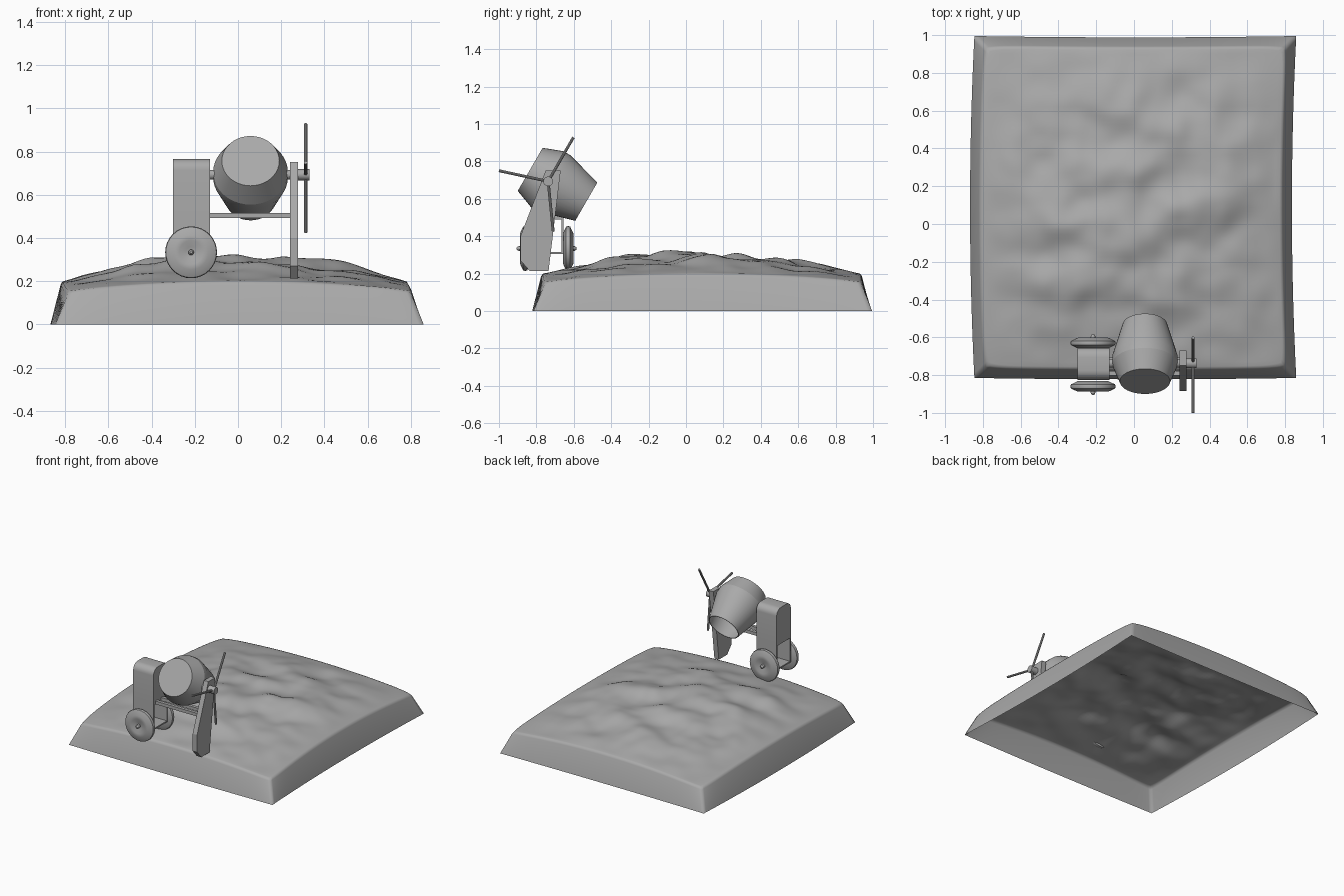
import bpy, bmesh, math
from mathutils import Vector, noise

if "Cube" in bpy.data.objects:
    bpy.data.objects.remove(bpy.data.objects["Cube"])

grey = bpy.data.materials.new("concrete grey")
grey.diffuse_color = (0.4, 0.4, 0.4, 1)
grey.use_nodes = True
grey.node_tree.nodes["Principled BSDF"].inputs["Base Color"].default_value = grey.diffuse_color


def finish(name, bm, smooth=None, recalc=True):
    if recalc:
        bmesh.ops.recalc_face_normals(bm, faces=bm.faces)
    me = bpy.data.meshes.new(name)
    bm.to_mesh(me)
    bm.free()
    me.materials.append(grey)
    ob = bpy.data.objects.new(name, me)
    bpy.context.collection.objects.link(ob)
    if smooth:
        bpy.ops.object.select_all(action='DESELECT')
        ob.select_set(True)
        bpy.context.view_layer.objects.active = ob
        bpy.ops.object.shade_smooth_by_angle(angle=math.radians(smooth))
    return ob


def box(name, x0, x1, y0, y1, z0, z1):
    bm = bmesh.new()
    bmesh.ops.create_cube(bm, size=1)
    for v in bm.verts:
        v.co = ((x0 + x1) / 2 + v.co.x * (x1 - x0),
                (y0 + y1) / 2 + v.co.y * (y1 - y0),
                (z0 + z1) / 2 + v.co.z * (z1 - z0))
    return finish(name, bm)


def plate(name, yz, x0, x1, smooth=None):
    """Side profile in y/z, extruded along x."""
    bm = bmesh.new()
    f = bm.faces.new([bm.verts.new((x0, y, z)) for y, z in yz])
    r = bmesh.ops.extrude_face_region(bm, geom=[f])
    for v in r["geom"]:
        if isinstance(v, bmesh.types.BMVert):
            v.co.x = x1
    return finish(name, bm, smooth)


def lathe(name, profile, origin, axis, n=32, smooth=30):
    """Turn (distance along axis, radius) points around an axis."""
    bm = bmesh.new()
    rot = Vector((0, 0, 1)).rotation_difference(Vector(axis)).to_matrix()
    rings = []
    for t, r in profile:
        if r == 0:
            rings.append([bm.verts.new(Vector(origin) + rot @ Vector((0, 0, t)))] * n)
            continue
        rings.append([bm.verts.new(Vector(origin) + rot @ Vector(
            (r * math.cos(2 * math.pi * i / n), r * math.sin(2 * math.pi * i / n), t)))
            for i in range(n)])
    for a, b in zip(rings, rings[1:]):
        for i in range(n):
            j = (i + 1) % n
            bm.faces.new(list(dict.fromkeys((a[i], a[j], b[j], b[i]))))
    return finish(name, bm, smooth)


def rod(name, a, b, r, n=16):
    a, b = Vector(a), Vector(b)
    d = b - a
    return lathe(name, [(0, 0), (0, r), (d.length, r), (d.length, 0)], a, d.normalized(), n)


# Ground slab: bumpy domed top with sloping skirt, open underneath
N = 72


def slab_point(u, v, inset):
    inset *= 1 + 0.25 * abs(u * v) ** 12
    return ((0.852 - inset) * u + 0.007 - 0.023 * (1 - v * v),
            0.09 + (0.905 - inset) * v - 0.007 * (1 - u * u))


def slab_height(u, v):
    dome = (1 - u * u) * (1 - v * v)
    fade = (1 - u ** 4) * (1 - v ** 4)
    x, y = slab_point(u, v, 0.05)
    bump = noise.noise(Vector((x * 4.2, y * 4.8, 2.3))) + 0.3 * noise.noise(Vector((x * 8, y * 8, 7.1)))
    # central mounds rising above the rest
    mounds = sum(h * math.exp(-((x - a) ** 2 + (y - b) ** 2) / 0.012) for a, b, h in
                 ((0.03, -0.08, 0.022), (0.25, 0.06, 0.02), (-0.45, 0.0, 0.015), (0.5, 0.2, 0.015)))
    return 0.16 + 0.042 * (2 - u * u - v * v) + 0.05 * dome + fade * (0.045 * bump + mounds)


bm = bmesh.new()
grid = [[bm.verts.new((*slab_point(u, v, 0.066), slab_height(u, v)))
         for u in (2 * i / N - 1 for i in range(N + 1))]
        for v in (2 * j / N - 1 for j in range(N + 1))]
for j in range(N):
    for i in range(N):
        bm.faces.new((grid[j][i], grid[j][i + 1], grid[j + 1][i + 1], grid[j + 1][i]))
border = ([(i, 0) for i in range(N)] + [(N, j) for j in range(N)] +
          [(i, N) for i in range(N, 0, -1)] + [(0, j) for j in range(N, 0, -1)])
ring = [grid[j][i] for i, j in border]
for inset, drop in ((0.055, 0.004), (0.047, 0.018), (0.0, 1.0)):
    new = []
    for i, j in border:
        u, v = 2 * i / N - 1, 2 * j / N - 1
        new.append(bm.verts.new((*slab_point(u, v, inset), max(0, slab_height(u, v) - drop))))
    for k in range(len(ring)):
        m = (k + 1) % len(ring)
        bm.faces.new((ring[m], ring[k], new[k], new[m]))
    ring = new
finish("ground_slab", bm, 100, recalc=False)

# Motor housing with rounded top
r, y0, y1, top = 0.05, -0.825, -0.655, 0.765
arc = [math.radians(a) for a in range(0, 91, 15)]
profile = [(y0, 0.49), (y1, 0.49)]
profile += [(y1 - r + r * math.cos(a), top - r + r * math.sin(a)) for a in arc]
profile += [(y0 + r - r * math.sin(a), top - r + r * math.cos(a)) for a in arc]
plate("motor_housing", profile, -0.30, -0.13, 30)

# Open frame between the wheels
box("frame_front_plate", -0.30, -0.13, -0.825, -0.815, 0.305, 0.49)
box("frame_back_plate", -0.30, -0.13, -0.665, -0.655, 0.305, 0.49)
box("frame_bottom_plate", -0.30, -0.13, -0.815, -0.665, 0.305, 0.315)

# Wheels with bevelled rims, dished sides and short axle pins
wheel = [(-0.014, 0), (-0.016, 0.025), (-0.028, 0.055), (-0.028, 0.08), (-0.011, 0.117), (0, 0.12),
         (0.011, 0.117), (0.028, 0.08), (0.028, 0.055), (0.016, 0.025), (0.014, 0)]
for label, y, side in (("front", -0.86), ("back", -0.63)) and (("front", -0.86, -1), ("back", -0.63, 1)):
    lathe(label + "_wheel", wheel, (-0.217, y, 0.334), (0, 1, 0), 32, 40)
    lathe(label + "_axle_pin", [(0, 0), (0, 0.013), (0.034, 0.013), (0.045, 0.006), (0.045, 0)],
          (-0.217, y, 0.334), (0, side, 0), 12)

# Support leg and cross bars
plate("support_leg", [(-0.835, 0.213), (-0.735, 0.213), (-0.67, 0.752), (-0.75, 0.752),
                      (-0.885, 0.40), (-0.885, 0.27)], 0.24, 0.277)
for label, y in (("front", -0.79), ("back", -0.72)):
    box(label + "_cross_bar", -0.13, 0.24, y - 0.012, y + 0.012, 0.493, 0.517)

# Drum: closed front end, open back mouth
lathe("drum", [(0, 0), (0, 0.133), (0.105, 0.173), (0.15, 0.173), (0.346, 0.118),
               (0.346, 0.113), (0.15, 0.167), (0.105, 0.167), (0.006, 0.129), (0.006, 0)],
      (0.058, -0.833, 0.757), (0, math.cos(math.pi / 6), -0.5), 40, 20)

# Pivots and crank
hub = (-0.737, 0.693)
rod("left_pivot", (-0.14, *hub), (-0.09, *hub), 0.023)
rod("right_pivot", (0.20, *hub), (0.25, *hub), 0.023)
rod("crank_hub", (0.27, *hub), (0.332, *hub), 0.026)
for k, (y, z) in enumerate([(-1.0, 0.75), (-0.602, 0.928), (-0.71, 0.425)]):
    rod("crank_spoke_%d" % (k + 1), (0.313, *hub), (0.313, y, z), 0.008, 10)
